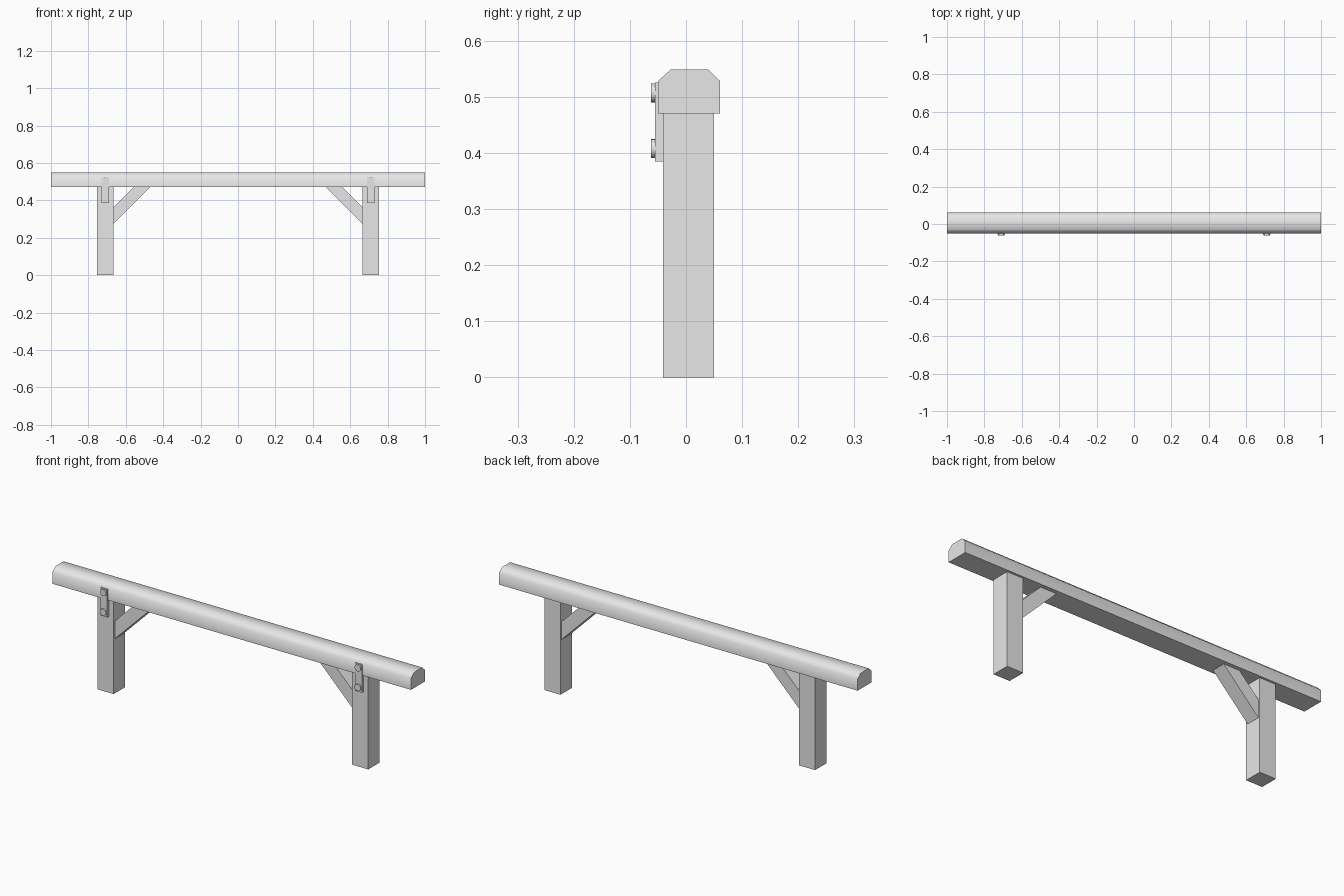
import bpy
import math

cube = bpy.data.objects.get("Cube")
if cube:
    bpy.data.objects.remove(cube, do_unlink=True)

# One plain grey for everything
grey = bpy.data.materials.new("plain grey")
grey.use_nodes = True
colour = (0.8, 0.8, 0.8, 1)
grey.diffuse_color = colour
grey.node_tree.nodes["Principled BSDF"].inputs["Base Color"].default_value = colour


def prism(name, profile, start, end, place):
    """Extrude a 2D profile from start to end; place(u, v, t) gives xyz."""
    n = len(profile)
    verts = [place(u, v, t) for t in (start, end) for u, v in profile]
    faces = [tuple(range(n)), tuple(range(n, 2 * n))]
    faces += [(i, (i + 1) % n, n + (i + 1) % n, n + i) for i in range(n)]
    mesh = bpy.data.meshes.new(name)
    mesh.from_pydata(verts, [], faces)
    obj = bpy.data.objects.new(name, mesh)
    bpy.context.collection.objects.link(obj)
    mesh.materials.append(grey)
    # Consistent outward normals
    bpy.ops.object.select_all(action="DESELECT")
    obj.select_set(True)
    bpy.context.view_layer.objects.active = obj
    bpy.ops.object.mode_set(mode="EDIT")
    bpy.ops.mesh.select_all(action="SELECT")
    bpy.ops.mesh.normals_make_consistent(inside=False)
    bpy.ops.object.mode_set(mode="OBJECT")
    return obj


def rect(a, b, c, d):
    return [(a, c), (b, c), (b, d), (a, d)]


# Long rail with chamfered top edges, softly shaded across the top
rail = [(-0.05, 0.47), (0.061, 0.47), (0.061, 0.528), (0.039, 0.549),
        (-0.027, 0.549), (-0.05, 0.528)]
prism("rail", rail, -1, 1, lambda u, v, t: (t, u, v))
bpy.ops.object.shade_smooth_by_angle(angle=math.radians(60))

for side, s in (("left", 1), ("right", -1)):
    def along_y(u, v, t):
        return (s * u, t, v)

    # Square post
    prism(side + "_post", rect(0.665, 0.755, 0, 0.47), -0.041, 0.05, along_y)

    # Diagonal brace from post to rail
    brace = [(0.665, 0.275), (0.665, 0.365), (0.56, 0.47), (0.47, 0.47)]
    prism(side + "_brace", brace, -0.031, 0.041, along_y)

    # Fixing plate on the front
    prism(side + "_plate", rect(0.691, 0.729, 0.385, 0.526), -0.055, -0.041, along_y)

    # Round bolt heads
    for label, z in (("upper", 0.507), ("lower", 0.408)):
        bpy.ops.mesh.primitive_cylinder_add(
            vertices=16, radius=0.017, depth=0.0075,
            location=(s * 0.71, -0.0585, z), rotation=(math.pi / 2, 0, 0))
        bolt = bpy.context.object
        bolt.name = f"{side}_{label}_bolt"
        bolt.data.materials.append(grey)
        bpy.ops.object.shade_smooth_by_angle(angle=math.radians(40))
